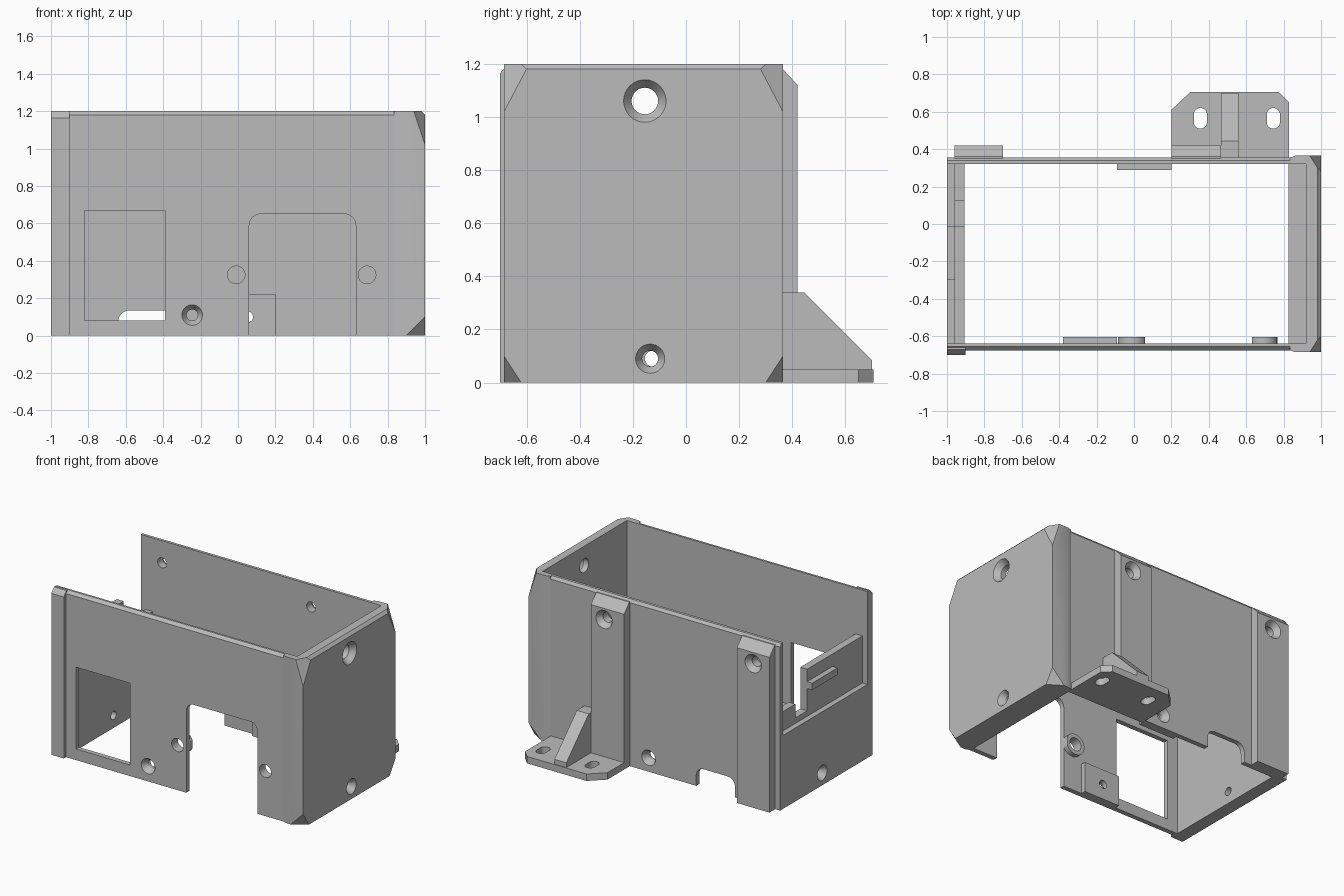
import bpy, bmesh, math
from mathutils import Vector, Matrix

if "Cube" in bpy.data.objects:
    bpy.data.objects.remove(bpy.data.objects["Cube"])

GREY = (0.5, 0.5, 0.5, 1)
mat = bpy.data.materials.new("plain grey")
mat.use_nodes = True
mat.diffuse_color = GREY
mat.node_tree.nodes["Principled BSDF"].inputs["Base Color"].default_value = GREY
parts, cutters = [], []


def finish(name, bm, cutter=False):
    bmesh.ops.recalc_face_normals(bm, faces=bm.faces)
    me = bpy.data.meshes.new(name)
    bm.to_mesh(me)
    bm.free()
    me.materials.append(mat)
    ob = bpy.data.objects.new(name, me)
    bpy.context.collection.objects.link(ob)
    ob.hide_render = cutter
    (cutters if cutter else parts).append(ob)
    return ob


def prism(name, pts, axis, lo, hi, cutter=False):
    """Extrude a 2D outline along an axis."""
    place = {"x": lambda a, b, t: (t, a, b),
             "y": lambda a, b, t: (a, t, b),
             "z": lambda a, b, t: (a, b, t)}[axis]
    bm = bmesh.new()
    face = bm.faces.new([bm.verts.new(place(a, b, lo)) for a, b in pts])
    moved = bmesh.ops.extrude_face_region(bm, geom=[face])["geom"]
    shift = Vector(place(0, 0, hi - lo))
    bmesh.ops.translate(bm, vec=shift, verts=[v for v in moved if isinstance(v, bmesh.types.BMVert)])
    return finish(name, bm, cutter)


def box(name, x, y, z, cutter=False):
    return prism(name, [(x[0], y[0]), (x[1], y[0]), (x[1], y[1]), (x[0], y[1])], "z", *z, cutter)


def rounded(x0, x1, z0, z1, r_low, r_high):
    pts = []
    corners = [(x1, z1, -1, -1, r_high), (x0, z1, 1, -1, r_high), (x0, z0, 1, 1, r_low), (x1, z0, -1, 1, r_low)]
    for i, (x, z, sx, sz, r) in enumerate(corners):
        steps = 8 if r else 0
        for k in range(steps + 1):
            a = math.pi / 2 * (i + k / max(steps, 1))
            pts.append((x + sx * r + r * math.cos(a), z + sz * r + r * math.sin(a)))
    return pts


def cone(name, start, direction, r1, r2, length, cutter=True):
    d = Vector(direction)
    m = Matrix.Translation(Vector(start) + d * length / 2) @ d.to_track_quat("Z", "Y").to_matrix().to_4x4()
    bm = bmesh.new()
    bmesh.ops.create_cone(bm, cap_ends=True, segments=32, radius1=r1, radius2=r2, depth=length, matrix=m)
    return finish(name, bm, cutter)


def screw_hole(start, inward, r_out, r_in, depth=0.04, length=0.25):
    """Countersunk hole that begins on an outer face."""
    d = Vector(inward)
    s = Vector(start)
    slope = (r_out - r_in) / depth
    return [cone("hole_cutter", s - d * 0.01, d, r_out + slope * 0.01, r_in, depth + 0.01),
            cone("hole_cutter", s - d * 0.05, d, r_in, r_in, length)]


def cut(targets, tools):
    for ob in targets:
        for tool in tools:
            mod = ob.modifiers.new("cut", "BOOLEAN")
            mod.operation, mod.solver, mod.object = "DIFFERENCE", "EXACT", tool


# Long walls with a chamfered top edge
front_wall = prism("front_wall", [(-.64, 0), (-.675, 0), (-.675, 1.18), (-.655, 1.2), (-.64, 1.2)], "x", -1, .86)
back_wall = prism("back_wall", [(.32, 0), (.355, 0), (.355, 1.18), (.34, 1.2), (.32, 1.2)], "x", -1, .86)
front_strip = prism("front_corner_strip", [(-.66, 0), (-.70, 0), (-.70, 1.165), (-.67, 1.2), (-.66, 1.2)],
                    "x", -1, -.9)

# Closed end: block with clipped corners, then hollowed
prism_outline = [(.835, -.675), (.86, -.685), (1, -.685), (1, .365), (.86, .365), (.835, .355)]
end_wall = prism("end_wall", prism_outline, "z", 0, 1.2)
bm = bmesh.new()
bm.from_mesh(end_wall.data)
planes = [((1, -.6, 1.18), (1, .2, 1.18), (.98, 0, 1.2))]
for y, s in ((-.685, 1), (.365, -1)):
    planes.append(((.9, y, 0), (1, y, .1), (1, y + s * .065, 0)))
    planes.append(((.94, y, 1.2), (1, y, 1.02), (1, y + s * .09, 1.19)))
centre = Vector((.9, -.16, .6))
for p in planes:
    a, b, c = map(Vector, p)
    n = (b - a).cross(c - a).normalized()
    if n.dot(centre - a) > 0:
        n = -n
    res = bmesh.ops.bisect_plane(bm, geom=bm.verts[:] + bm.edges[:] + bm.faces[:],
                                 plane_co=a, plane_no=n, clear_outer=True)
    bmesh.ops.holes_fill(bm, edges=[e for e in bm.edges if e.is_boundary], sides=0)
bmesh.ops.recalc_face_normals(bm, faces=bm.faces)
bm.to_mesh(end_wall.data)
bm.free()
end_ledge = box("end_wall_ledge", (.825, .93), (-.645, .325), (0, .25))
cut([end_wall], [box("hollow_cutter", (.7, .92), (-.64, .32), (-.1, 1.3), True)])

# Open end: low wall, slotted upper panel and its bar
low_wall = box("open_end_low_wall", (-1, -.905), (-.645, .325), (0, .53))
prism("open_end_panel", [(-.645, .5), (.325, .5), (.325, .67), (.125, .67), (.125, .57),
                         (-.01, .57), (-.01, .87), (-.645, .87)], "x", -.96, -.905)
box("open_end_bar", (-1, -.95), (-.3, -.01), (.73, .78))

# Back pilasters
pilasters = [prism("back_pilaster", [(.35, 0), (.42, 0), (.42, 1.12), (.36, 1.185), (.35, 1.185)], "x", a, b)
             for a, b in ((-.96, -.70), (.2, .465))]

# Inner pads and round bosses
front_pad = box("front_inner_pad", (-.38, -.09), (-.645, -.605), (0, .22))
back_pad = box("back_inner_pad", (-.09, .2), (.29, .325), (0, .22))
bosses = [cone("front_boss", (x, -.645, .325), (0, 1, 0), .076, .076, .04, False) for x in (-.01, .69)]

# Mounting foot with slots and a gusset
foot = prism("mounting_foot", [(.2, .35), (.83, .35), (.83, .65), (.775, .705), (.3, .705), (.2, .61)], "z", 0, .05)
prism("foot_gusset", [(.35, .01), (.7, .01), (.7, .085), (.445, .34), (.35, .34)], "x", .465, .56)
cut([foot], [prism("slot_cutter", rounded(x - .035, x + .035, .51, .62, .034, .034), "z", -.1, .2, True)
             for x in (.355, .745)])

# Openings in the long walls
window = box("window_cutter", (-.82, -.39), (-.8, -.5), (.08, .67), True)
doorway = prism("doorway_cutter", rounded(.06, .63, -.1, .65, 0, .06), "y", -.8, -.5, True)
notch = prism("notch_cutter", rounded(-.64, -.33, -.1, .135, 0, .06), "y", .2, .4, True)
boss_holes = [cone("hole_cutter", (x, -.8, .325), (0, 1, 0), .047, .047, .3) for x in (-.01, .69)]
cut([front_wall], [window, doorway] + boss_holes)
cut([back_wall], [notch])
cut(bosses, boss_holes + [doorway])

# Countersunk screw holes
cut([front_wall, front_pad], screw_hole((-.245, -.675, .11), (0, 1, 0), .055, .03))
cut([back_wall, back_pad], screw_hole((.05, .355, .1), (0, -1, 0), .055, .03))
for x, post in zip((-.83, .36), pilasters):
    cut([back_wall, post], screw_hole((x, .42, 1.04), (0, -1, 0), .065, .036))
cut([end_wall], screw_hole((1, -.155, 1.06), (-1, 0, 0), .08, .05))
cut([end_wall, end_ledge], screw_hole((1, -.135, .09), (-1, 0, 0), .055, .03, .04, .35))
cut([low_wall], screw_hole((-1, -.125, .09), (1, 0, 0), .055, .03))

# Apply the cuts, drop the helpers and shade
bpy.context.view_layer.update()
dg = bpy.context.evaluated_depsgraph_get()
baked = [(ob, bpy.data.meshes.new_from_object(ob.evaluated_get(dg))) for ob in parts if ob.modifiers]
for ob, me in baked:
    ob.modifiers.clear()
    ob.data = me
for ob in cutters:
    bpy.data.objects.remove(ob)
bpy.ops.object.select_all(action="DESELECT")
for ob in parts:
    ob.select_set(True)
bpy.context.view_layer.objects.active = parts[0]
bpy.ops.object.shade_smooth_by_angle(angle=math.radians(25))
